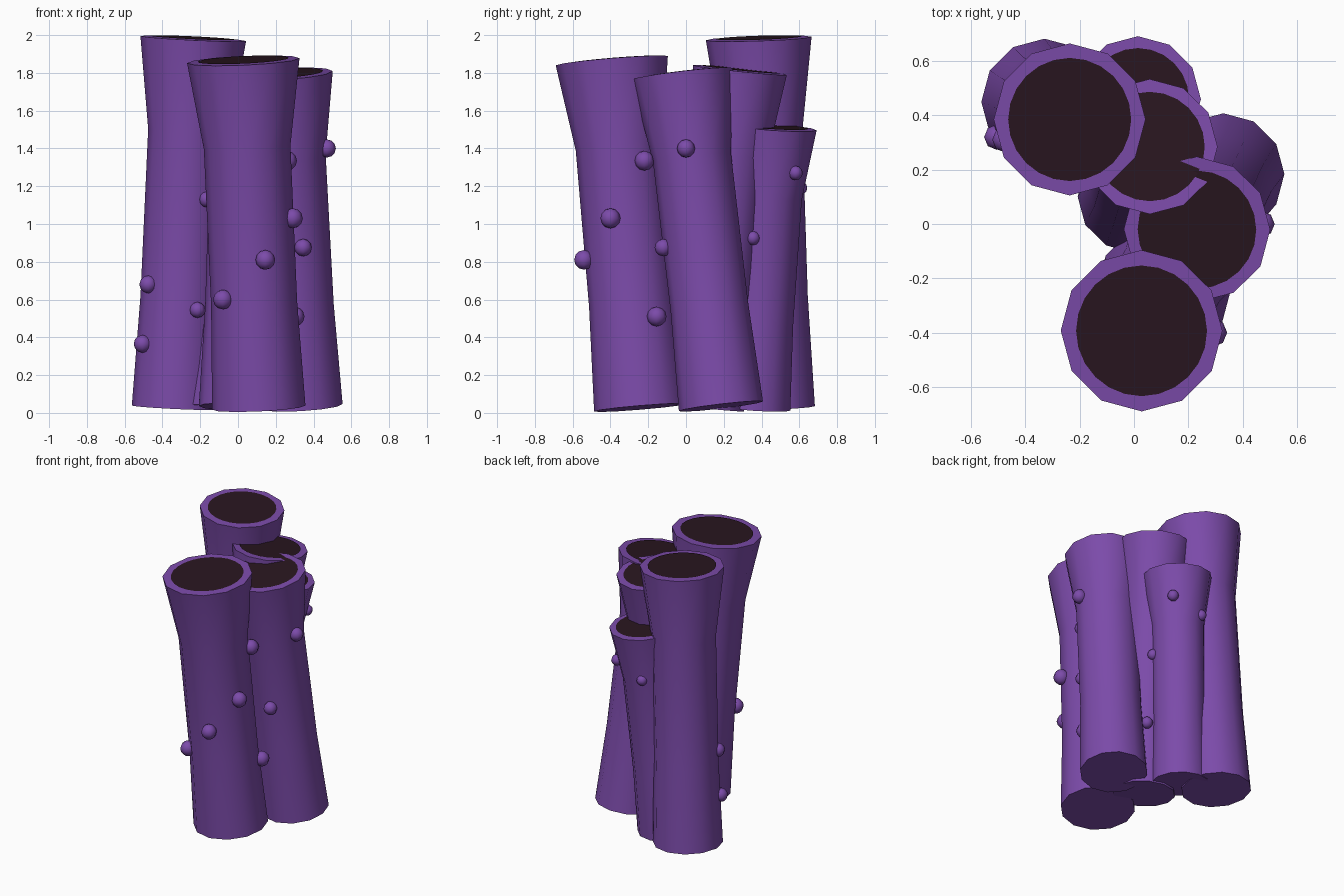
import bpy, bmesh, math
from mathutils import Vector

if "Cube" in bpy.data.objects:
    bpy.data.objects.remove(bpy.data.objects["Cube"])


def material(name, rgb):
    m = bpy.data.materials.new(name)
    m.diffuse_color = (*rgb, 1)
    m.use_nodes = True
    m.node_tree.nodes["Principled BSDF"].inputs["Base Color"].default_value = m.diffuse_color
    return m


PURPLE = material("sponge_purple", (0.20, 0.07, 0.40))
DARK = material("hollow_dark", (0.022, 0.008, 0.014))


def finish(bm, name, mat, angle=None):
    bmesh.ops.recalc_face_normals(bm, faces=bm.faces)
    me = bpy.data.meshes.new(name)
    bm.to_mesh(me)
    bm.free()
    me.materials.append(mat)
    ob = bpy.data.objects.new(name, me)
    bpy.context.collection.objects.link(ob)
    if angle:
        bpy.ops.object.select_all(action='DESELECT')
        ob.select_set(True)
        bpy.context.view_layer.objects.active = ob
        bpy.ops.object.shade_smooth_by_angle(angle=math.radians(angle))
    return ob


def ring(bm, centre, quat, r, n):
    return [bm.verts.new(centre + quat @ Vector((r * math.cos(2 * math.pi * i / n),
                                                 r * math.sin(2 * math.pi * i / n), 0)))
            for i in range(n)]


# Height fraction and radius fraction along each tube
PROFILE = [(0, 0.83), (0.3, 0.765), (0.75, 0.77), (1, 1)]


def tube(name, base, top, radius):
    a, b = Vector(base), Vector(top)
    axis = (b - a).normalized()
    q = Vector((0, 0, 1)).rotation_difference(axis)
    # leaning flared tube
    bm = bmesh.new()
    rings = [ring(bm, a.lerp(b, t), q, radius * f, 12) for t, f in PROFILE]
    for lo, hi in zip(rings, rings[1:]):
        for i in range(12):
            j = (i + 1) % 12
            bm.faces.new((lo[i], lo[j], hi[j], hi[i]))
    bm.faces.new(rings[0][::-1])
    bm.faces.new(rings[-1])
    finish(bm, name, PURPLE, 45)
    # dark opening on the top
    bm = bmesh.new()
    bm.faces.new(ring(bm, b + axis * 0.004, q, radius * 0.81, 24))
    finish(bm, name + "_opening", DARK)


# Tubes: base centre, top centre, rim radius
tube("front_tube", (0.11, -0.24, 0.028), (0.028, -0.393, 1.865), 0.298)
tube("right_tube", (0.33, 0.185, 0.035), (0.232, -0.02, 1.795), 0.27)
tube("middle_tube", (0.0, 0.10, 0.03), (0.058, 0.285, 1.815), 0.25)
tube("tall_tube", (-0.33, 0.45, 0.028), (-0.237, 0.385, 1.982), 0.28)
tube("short_back_tube", (-0.095, 0.36, 0.025), (0.015, 0.46, 1.512), 0.232)

# Small round buds on the tube walls: x, y, z, radius
BUDS = [
    (0.29, -0.40, 1.03, 0.053), (0.145, -0.54, 0.81, 0.052),
    (-0.08, -0.46, 0.60, 0.052), (0.30, -0.155, 0.51, 0.052),
    (0.26, -0.22, 1.335, 0.052), (0.47, 0.0, 1.40, 0.048),
    (0.345, -0.12, 0.875, 0.046), (-0.475, 0.31, 0.68, 0.047),
    (-0.505, 0.32, 0.365, 0.047), (-0.215, 0.235, 0.545, 0.042),
    (-0.165, 0.225, 1.13, 0.042), (0.15, 0.58, 1.27, 0.038),
    (0.135, 0.355, 0.925, 0.037), (-0.07, 0.605, 1.19, 0.037),
    (0.14, 0.30, 0.43, 0.04),
]
for k, (x, y, z, r) in enumerate(BUDS):
    bm = bmesh.new()
    bmesh.ops.create_uvsphere(bm, u_segments=8, v_segments=6, radius=r)
    bmesh.ops.translate(bm, verts=bm.verts, vec=(x, y, z))
    finish(bm, f"bud_{k + 1}", PURPLE, 60)
